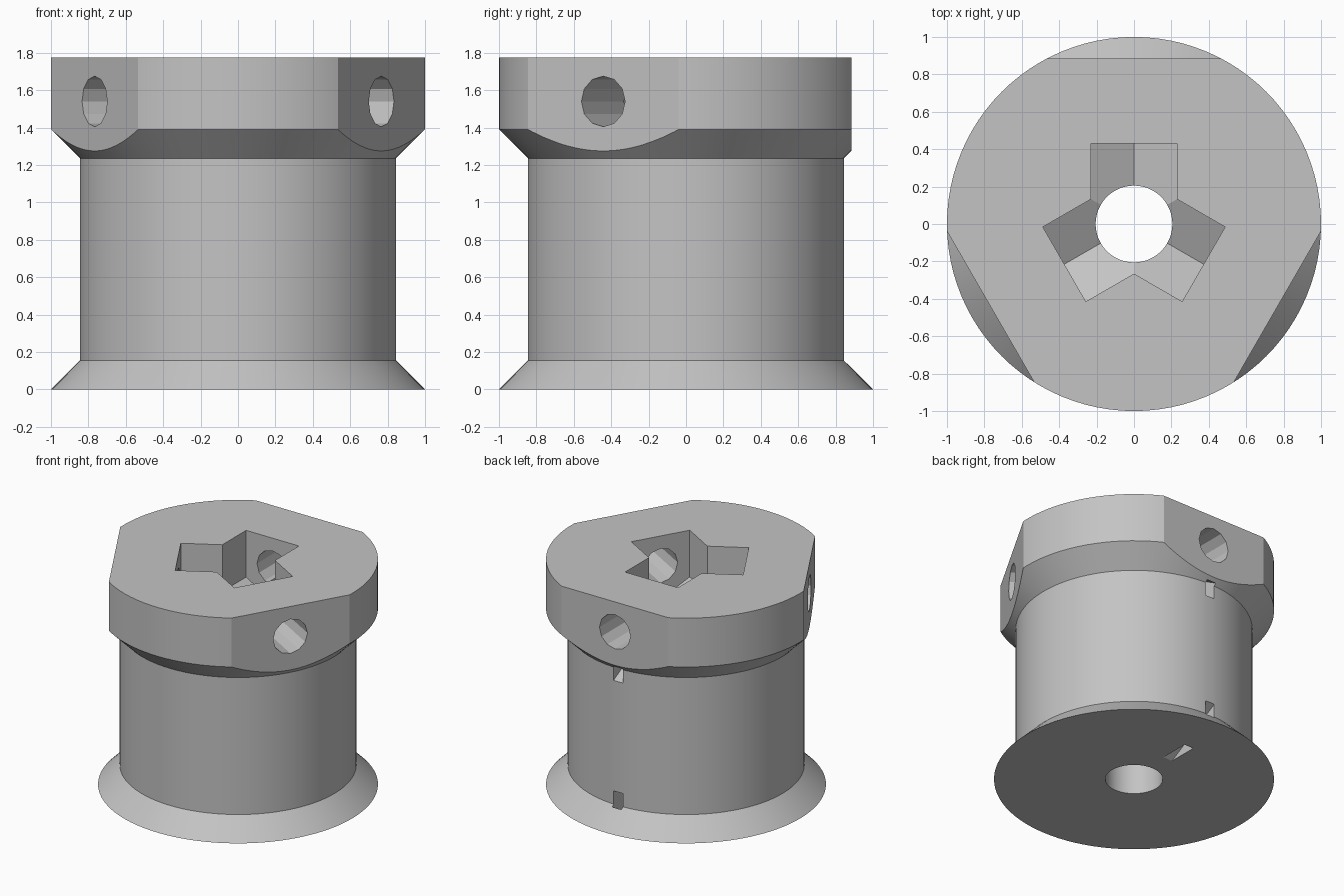
import bpy, bmesh
from math import radians, pi, sin, cos
from mathutils import Matrix, Vector

if "Cube" in bpy.data.objects:
    bpy.data.objects.remove(bpy.data.objects["Cube"], do_unlink=True)

# Main sizes
HEIGHT, RIM, CORE, BORE = 1.775, 1.0, 0.845, 0.205
CHAMFER = RIM - CORE
COLLAR = 1.39            # bottom of the straight upper rim
FLAT = 0.885             # distance of the flats from the axis
BOLT_Z = 1.54
NUT_HALF = 0.23          # half the nut width across flats

grey = bpy.data.materials.new("light_grey")
grey.use_nodes = True
COLOUR = (0.55, 0.55, 0.55, 1)
grey.diffuse_color = COLOUR
grey.node_tree.nodes["Principled BSDF"].inputs["Base Color"].default_value = COLOUR


def make_object(name, bm):
    bmesh.ops.recalc_face_normals(bm, faces=bm.faces)
    mesh = bpy.data.meshes.new(name)
    bm.to_mesh(mesh)
    bm.free()
    mesh.materials.append(grey)
    obj = bpy.data.objects.new(name, mesh)
    bpy.context.collection.objects.link(obj)
    return obj


def lathe(name, profile, steps):
    """Spin a closed (radius, z) profile around the z axis."""
    bm = bmesh.new()
    verts = [bm.verts.new((r, 0, z)) for r, z in profile]
    edges = [bm.edges.new((v, verts[i - 1])) for i, v in enumerate(verts)]
    bmesh.ops.spin(bm, geom=verts + edges, cent=(0, 0, 0), axis=(0, 0, 1),
                   angle=2 * pi, steps=steps, use_merge=True)
    bmesh.ops.remove_doubles(bm, verts=bm.verts, dist=1e-4)
    return make_object(name, bm)


def prism(name, section, start, end, turn):
    """Extrude an (x, z) section along y from start to end, then turn it."""
    bm = bmesh.new()
    face = bm.faces.new([bm.verts.new((x, start, z)) for x, z in section])
    grown = bmesh.ops.extrude_face_region(bm, geom=[face])["geom"]
    moved = [g for g in grown if isinstance(g, bmesh.types.BMVert)]
    bmesh.ops.translate(bm, verts=moved, vec=(0, end - start, 0))
    bm.transform(turn)
    obj = make_object(name, bm)
    obj.hide_render = True
    return obj


def ngon(radius, sides, z=0):
    return [(radius * cos(2 * pi * i / sides), z + radius * sin(2 * pi * i / sides))
            for i in range(sides)]


def rect(half_x, low, high):
    return [(-half_x, low), (half_x, low), (half_x, high), (-half_x, high)]


# Spool body with its flanges and centre bore
body = lathe("spool_body", [
    (BORE, 0), (RIM, 0), (CORE, CHAMFER), (CORE, COLLAR - CHAMFER),
    (RIM, COLLAR), (RIM, HEIGHT), (BORE, HEIGHT)], 96)

# Flats, nut pockets and bolt holes, three times around the collar
nut_tip = NUT_HALF / cos(radians(30))
pocket = [(-NUT_HALF, BOLT_Z - nut_tip / 2), (0, BOLT_Z - nut_tip),
          (NUT_HALF, BOLT_Z - nut_tip / 2), (NUT_HALF, 2), (-NUT_HALF, 2)]
cutters = []
for k in range(3):
    turn = Matrix.Rotation(radians(120 * k), 4, "Z")
    cutters += [prism("flat_cutter", rect(0.8, 1, 2), FLAT, 1.3, turn),
                prism("nut_pocket_cutter", pocket, 0, 0.43, turn),
                prism("bolt_hole_cutter", ngon(0.135, 12, BOLT_Z), 0.1, 1.1, turn)]

# Vertical cord channel
upright = Matrix.Translation((0, 0.39, 0)) @ Matrix.Rotation(radians(90), 4, "X")
cutters.append(prism("cord_channel_cutter", ngon(0.08, 6), -0.3, 2.1, upright))

# Sloping cord slots out to the drum surface, mirrored top and bottom
for z, slope in ((0.195, 29), (COLLAR - 0.195, -29)):
    tilt = Matrix.Translation((0, CORE, z)) @ Matrix.Rotation(radians(slope), 4, "X")
    cutters.append(prism("cord_slot_cutter", rect(0.04, -0.057, 0.057),
                         -0.52, 0.12, tilt))

for cutter in cutters:
    mod = body.modifiers.new(cutter.name, "BOOLEAN")
    mod.operation, mod.solver, mod.object = "DIFFERENCE", "EXACT", cutter

# Bake the cuts and drop the cutters
graph = bpy.context.evaluated_depsgraph_get()
cut_mesh = bpy.data.meshes.new_from_object(body.evaluated_get(graph))
body.modifiers.clear()
body.data = cut_mesh
for cutter in cutters:
    bpy.data.objects.remove(cutter, do_unlink=True)

bpy.ops.object.select_all(action="DESELECT")
body.select_set(True)
bpy.context.view_layer.objects.active = body
bpy.ops.object.shade_smooth_by_angle(angle=radians(20))
